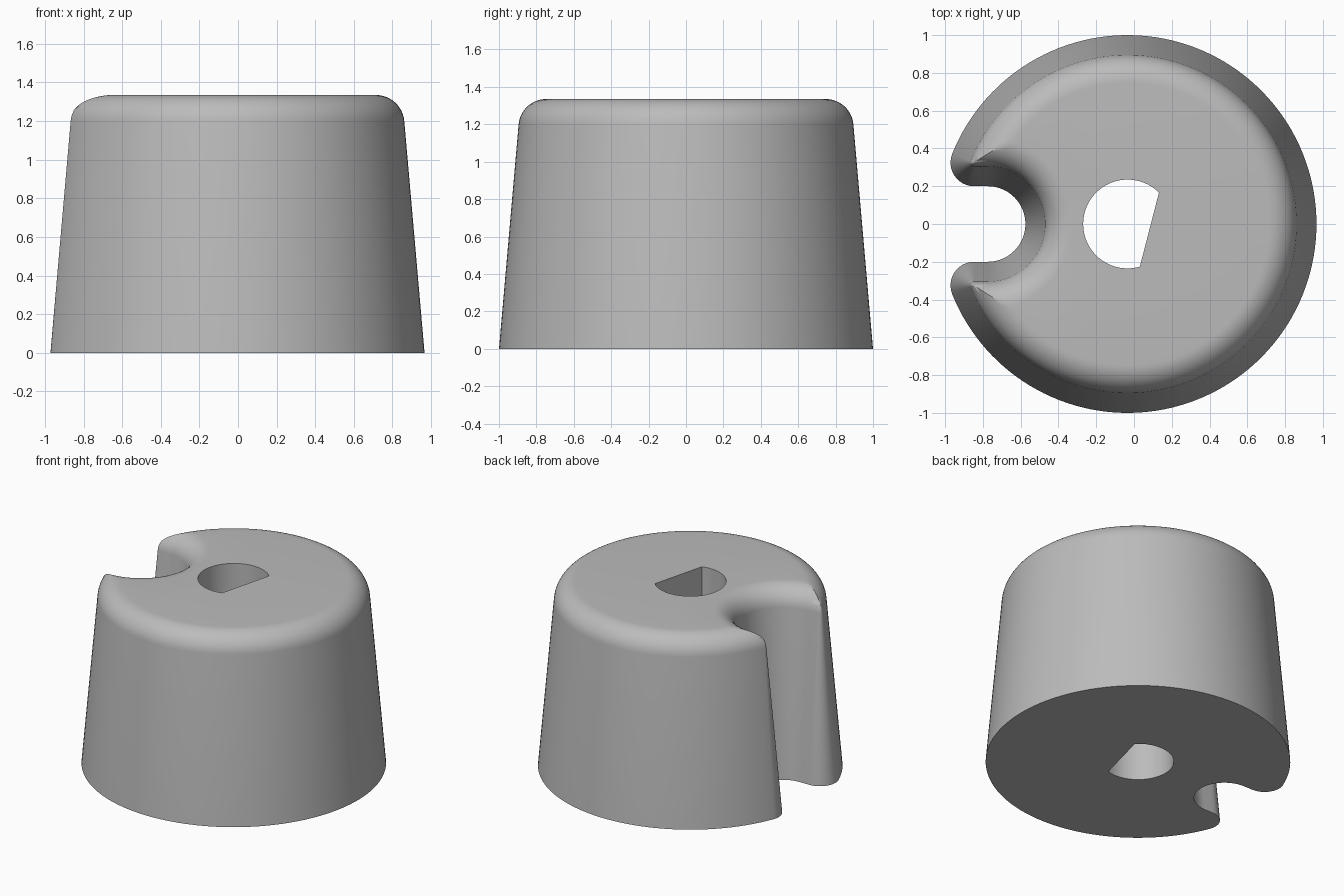
import bpy
import bmesh
from math import sin, cos, tan, pi, atan2, sqrt, radians

cube = bpy.data.objects.get("Cube")
if cube:
    bpy.data.objects.remove(cube)

CX = -0.034           # axis of the round body
NOTCH_X = -0.775      # centre of the round end of the notch
NOTCH_R = 0.2
LIP_R = 0.125         # rounding where the notch meets the outer wall
HEIGHT, ROUND = 1.335, 0.148
DRAFT = radians(5)


def arc(x, y, r, start, end, n):
    return [(x + r * cos(start + (end - start) * i / n),
             y + r * sin(start + (end - start) * i / n)) for i in range(n + 1)]


def outline(inset):
    """Notched circle, shrunk inward by the inset."""
    outer, notch = 1 - inset, NOTCH_R + inset
    # Corner between outer wall and notch
    d = max(inset, LIP_R)
    y = NOTCH_R + d
    x = CX - sqrt((1 - d) ** 2 - y ** 2)
    if inset < LIP_R:
        x = CX - sqrt((1 - LIP_R) ** 2 - y ** 2)
    elif x > NOTCH_X:
        gap = CX - NOTCH_X
        a = (outer ** 2 - notch ** 2 + gap ** 2) / (2 * gap)
        x, y = CX - a, sqrt(outer ** 2 - a ** 2)
    tip = atan2(y, x - CX)
    lip = max(0, LIP_R - inset)
    bend = min(pi / 2, atan2(y, x - NOTCH_X))
    pts = arc(CX, 0, outer, -tip, tip, 128)
    pts += arc(x, y, lip, tip, 1.5 * pi, 12)
    pts += arc(NOTCH_X, 0, notch, bend, -bend, 40)
    pts += arc(x, -y, lip, -1.5 * pi, -tip, 12)
    return pts


def wall(bm, rings):
    """Skin between successive rings; returns the rings of vertices."""
    loops = [[bm.verts.new((x, y, z)) for x, y in pts] for pts, z in rings]
    for a, b in zip(loops, loops[1:]):
        for i in range(len(a)):
            j = (i + 1) % len(a)
            bm.faces.new((a[i], a[j], b[j], b[i]))
    return loops


# Drafted side, then a tangent round-over to the flat top
z_round = HEIGHT - ROUND
z_tangent = z_round + ROUND * sin(DRAFT)
base_inset = z_tangent * tan(DRAFT) + ROUND * cos(DRAFT)
levels = [(0, 0)]
for i in range(13):
    t = DRAFT + (pi / 2 - DRAFT) * i / 12
    levels.append((base_inset - ROUND * cos(t), z_round + ROUND * sin(t)))

bm = bmesh.new()
wall(bm, [(outline(d), z) for d, z in levels])

# D-shaped shaft hole, with its flat turned slightly
bore = arc(CX, 0, 0.235, radians(45), radians(286), 64)
wall(bm, [(bore, HEIGHT), (bore, 0)])
bmesh.ops.remove_doubles(bm, verts=bm.verts, dist=0.0003)

# Flat top and underside around the hole
for z, up in ((0, -1), (HEIGHT, 1)):
    rim = [e for e in bm.edges if e.is_boundary
           and all(abs(v.co.z - z) < 0.001 for v in e.verts)]
    bmesh.ops.triangle_fill(bm, edges=rim, use_beauty=True, normal=(0, 0, up))
bmesh.ops.recalc_face_normals(bm, faces=bm.faces)

mesh = bpy.data.meshes.new("notched_knob")
bm.to_mesh(mesh)
bm.free()
knob = bpy.data.objects.new("notched_knob", mesh)
bpy.context.collection.objects.link(knob)

grey = bpy.data.materials.new("plain_grey")
grey.use_nodes = True
colour = (0.5, 0.5, 0.5, 1)
grey.diffuse_color = colour
grey.node_tree.nodes["Principled BSDF"].inputs["Base Color"].default_value = colour
mesh.materials.append(grey)

bpy.ops.object.select_all(action='DESELECT')
knob.select_set(True)
bpy.context.view_layer.objects.active = knob
bpy.ops.object.shade_smooth_by_angle(angle=radians(30))
